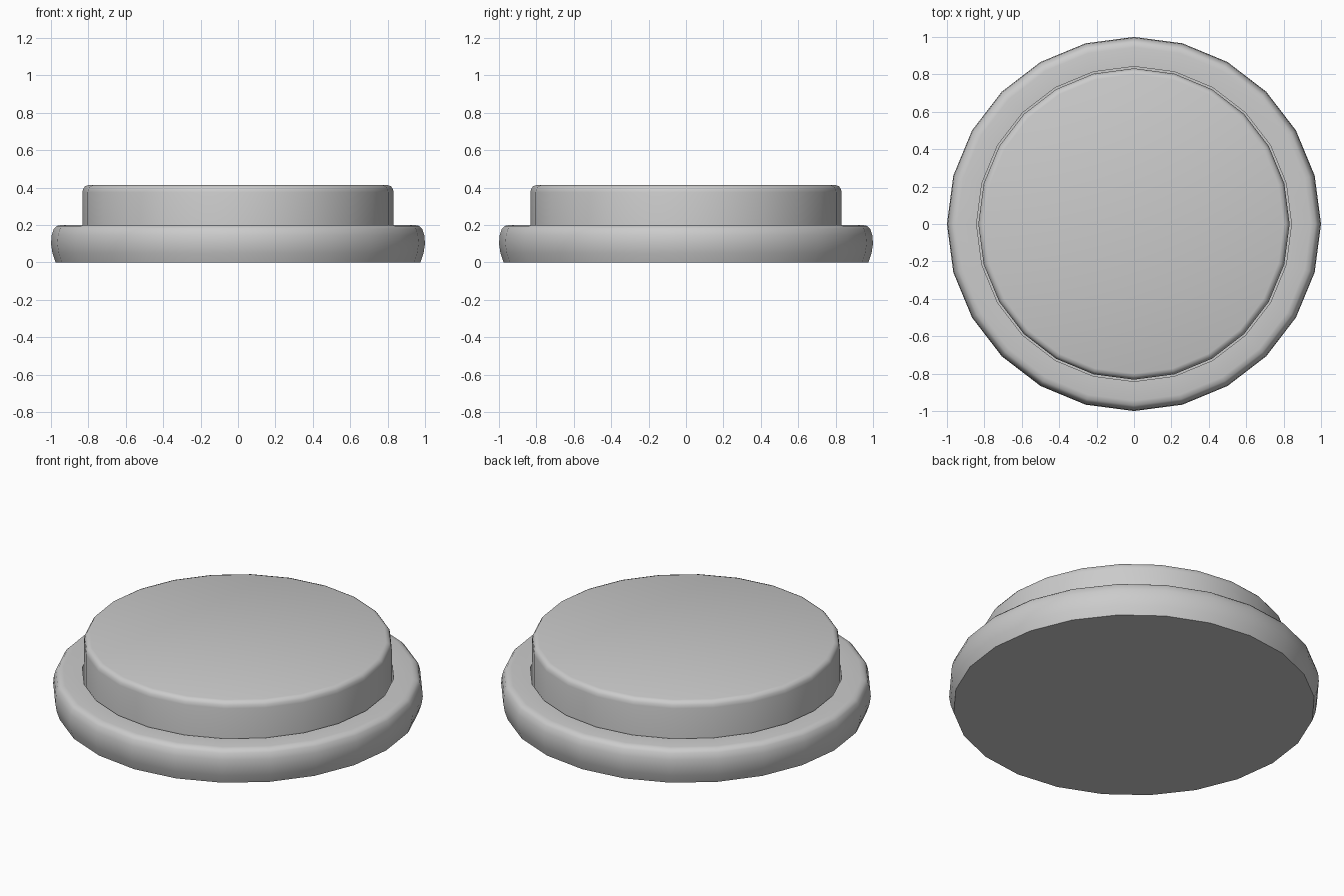
import bpy, bmesh, math

if "Cube" in bpy.data.objects:
    bpy.data.objects.remove(bpy.data.objects["Cube"])

SIDES = 24


def lathe(name, profile):
    """Spin a (radius, z) profile into a closed 24-sided solid."""
    bm = bmesh.new()
    rings = []
    for r, z in profile:
        rings.append([bm.verts.new((r * math.cos(2 * math.pi * i / SIDES),
                                    r * math.sin(2 * math.pi * i / SIDES), z))
                      for i in range(SIDES)])
    for a, b in zip(rings, rings[1:]):
        for i in range(SIDES):
            j = (i + 1) % SIDES
            bm.faces.new((a[i], a[j], b[j], b[i]))
    bm.faces.new(rings[0][::-1])
    bm.faces.new(rings[-1])
    bmesh.ops.recalc_face_normals(bm, faces=bm.faces)
    mesh = bpy.data.meshes.new(name)
    bm.to_mesh(mesh)
    bm.free()
    obj = bpy.data.objects.new(name, mesh)
    bpy.context.collection.objects.link(obj)
    bpy.ops.object.select_all(action='DESELECT')
    obj.select_set(True)
    bpy.context.view_layer.objects.active = obj
    bpy.ops.object.shade_smooth_by_angle(angle=math.radians(40))
    return obj


# Bulging base rim with a shallow well for the button
lathe("base_rim", [(0.975, 0), (0.992, 0.05), (1.0, 0.10), (0.996, 0.145),
                   (0.985, 0.18), (0.97, 0.195), (0.945, 0.20),
                   (0.842, 0.20), (0.842, 0.10)])

# Raised button with a rounded top edge, seated in the well
lathe("button", [(0.832, 0.10), (0.832, 0.375), (0.828, 0.393),
                 (0.818, 0.407), (0.80, 0.413)])
